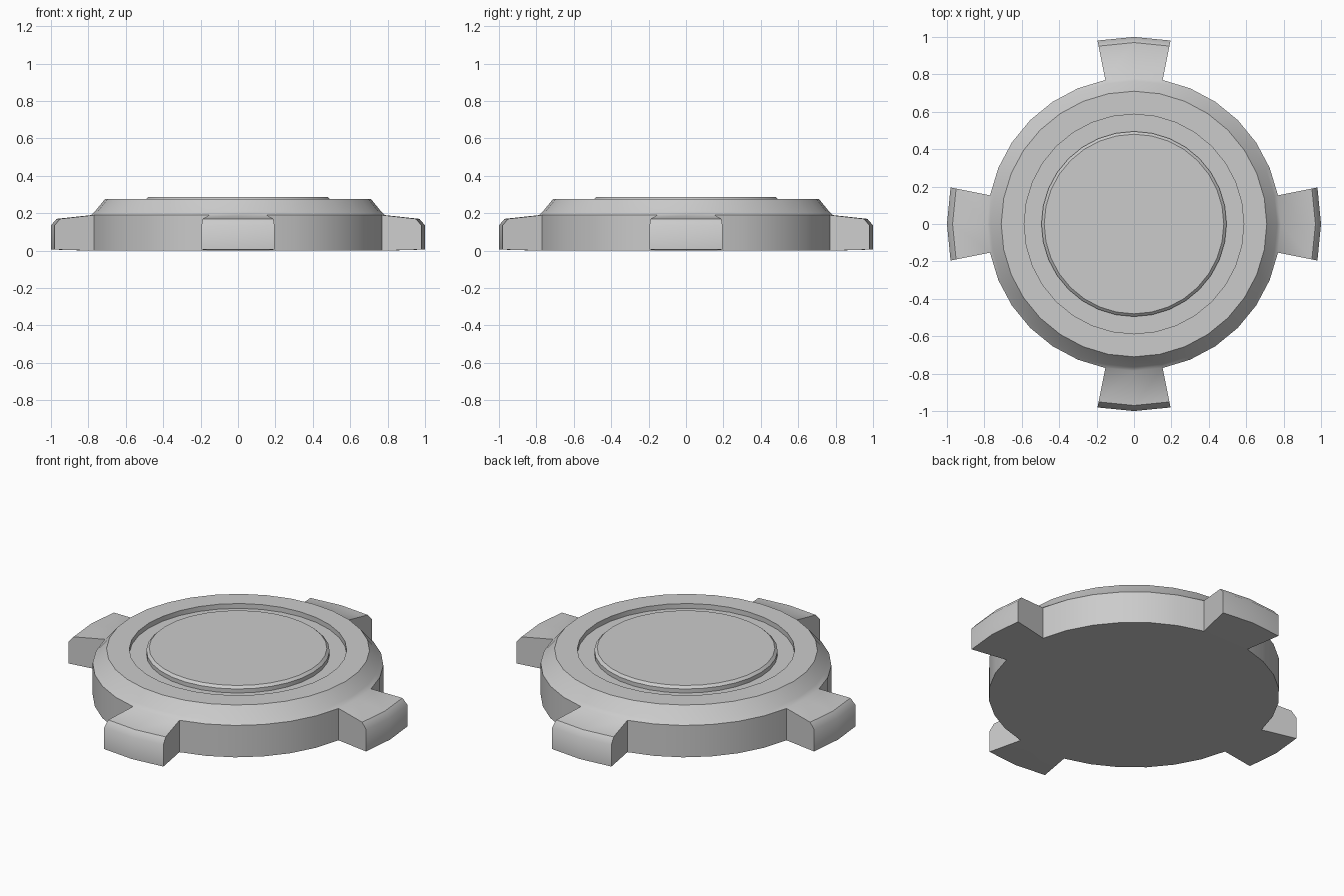
import bpy, bmesh
from math import cos, sin, pi, radians

if "Cube" in bpy.data.objects:
    bpy.data.objects.remove(bpy.data.objects["Cube"])

SEGS = 32
LUG_STARTS = [7, 15, 23, 31]          # each lug spans two segments, centred on an axis


def ring_point(bm, r, z, k):
    a = 2 * pi * k / SEGS
    return bm.verts.new((r * cos(a), r * sin(a), z))


def sweep(bm, profile, start=0, count=SEGS, skip=None, cap_ends=False):
    """Revolve an (r, z) profile over some segments; skip(i, k) leaves a face out."""
    cols = [[ring_point(bm, r, z, k) for r, z in profile]
            for k in range(start, start + count + 1)]
    for k in range(count):
        for i in range(len(profile) - 1):
            if skip and skip(i, k):
                continue
            bm.faces.new((cols[k][i], cols[k + 1][i], cols[k + 1][i + 1], cols[k][i + 1]))
    if cap_ends:
        bm.faces.new(cols[0])
        bm.faces.new(cols[-1][::-1])


def disc(bm, r, z):
    bm.faces.new([ring_point(bm, r, z, k) for k in range(SEGS)])


def finish(bm, name):
    bmesh.ops.remove_doubles(bm, verts=bm.verts, dist=0.0005)
    bmesh.ops.recalc_face_normals(bm, faces=bm.faces)
    mesh = bpy.data.meshes.new(name)
    bm.to_mesh(mesh)
    bm.free()
    obj = bpy.data.objects.new(name, mesh)
    bpy.context.collection.objects.link(obj)
    bpy.ops.object.select_all(action='DESELECT')
    obj.select_set(True)
    bpy.context.view_layer.objects.active = obj
    bpy.ops.object.shade_smooth_by_angle(angle=radians(42))
    return obj


# Round body: outer wall, rim, shallow groove and raised centre
body = [(0.785, 0), (0.785, 0.19), (0.765, 0.21), (0.71, 0.277),
        (0.587, 0.277), (0.587, 0.248), (0.495, 0.248),
        (0.495, 0.272), (0.48, 0.286)]
lug_segments = {(s + j) % SEGS for s in LUG_STARTS for j in (0, 1)}

bm = bmesh.new()
sweep(bm, body, skip=lambda i, k: i == 0 and k in lug_segments)
disc(bm, 0.785, 0)
disc(bm, 0.48, 0.286)

# Four lugs growing out of the wall openings
lug = [(0.785, 0), (1.0, 0.006), (1.0, 0.135), (0.97, 0.17), (0.785, 0.19)]
for s in LUG_STARTS:
    sweep(bm, lug, start=s, count=2, cap_ends=True)

finish(bm, "lugged_cap")
